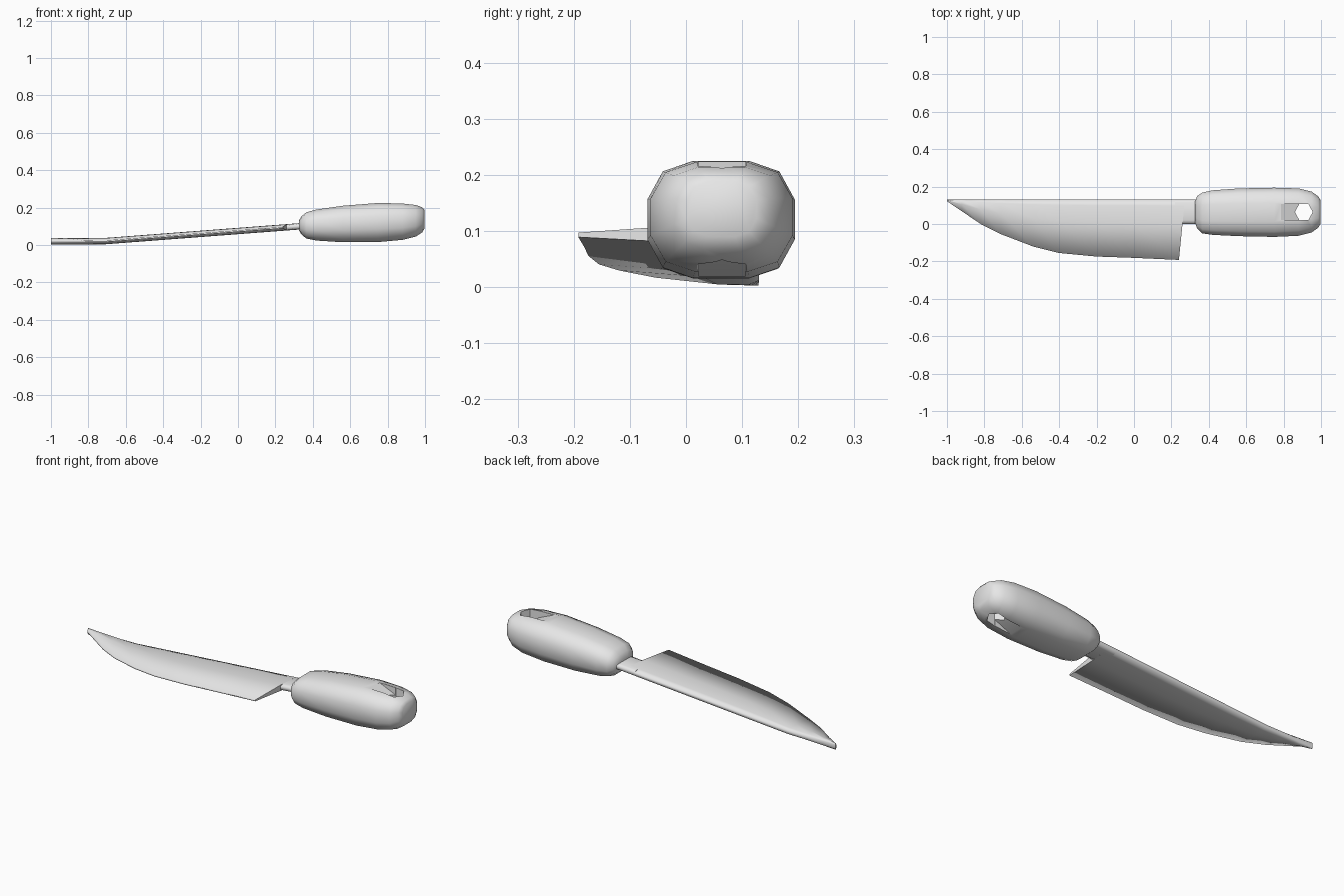
import bpy, bmesh, math

cube = bpy.data.objects.get("Cube")
if cube:
    bpy.data.objects.remove(cube, do_unlink=True)

grey = bpy.data.materials.new("light_grey")
grey.use_nodes = True
grey.diffuse_color = (0.8, 0.8, 0.8, 1)
grey.node_tree.nodes["Principled BSDF"].inputs["Base Color"].default_value = (0.8, 0.8, 0.8, 1)


def finish(name, bm):
    bmesh.ops.recalc_face_normals(bm, faces=bm.faces)
    mesh = bpy.data.meshes.new(name)
    bm.to_mesh(mesh)
    bm.free()
    mesh.materials.append(grey)
    obj = bpy.data.objects.new(name, mesh)
    bpy.context.collection.objects.link(obj)
    return obj


def loft(name, rings):
    """Skin equal-length rings of points and cap both ends."""
    bm = bmesh.new()
    loops = [[bm.verts.new(p) for p in ring] for ring in rings]
    n = len(loops[0])
    for a, b in zip(loops, loops[1:]):
        for i in range(n):
            f = bm.faces.new((a[i], a[(i + 1) % n], b[(i + 1) % n], b[i]))
            f.smooth = True
    bm.faces.new(loops[0])
    bm.faces.new(loops[-1])
    return finish(name, bm)


def hull(name, points):
    bm = bmesh.new()
    for p in points:
        bm.verts.new(p)
    bmesh.ops.convex_hull(bm, input=bm.verts)
    return finish(name, bm)


def axis_z(x):
    return max(0.02, 0.1 + 0.076 * (x - 0.33))


# Blade: wedge sections running from the tip to the heel
SPINE = 0.13


def blade_ring(x, edge, lean=0.0):
    mid = edge + (SPINE - edge) * 0.6
    half = [(SPINE, 0.009), (SPINE - 0.1 * (SPINE - edge), 0.017), (mid, 0.016), (edge, 0.004)]
    loop = half + [(y, -t) for y, t in reversed(half)]
    ring = []
    for y, t in loop:
        px = x + lean * (y - edge)
        ring.append((px, y, axis_z(px) + t))
    return ring


outline = [(-1.0, 0.122), (-0.92, 0.068), (-0.82, 0.0), (-0.71, -0.055), (-0.54, -0.12),
           (-0.4, -0.155), (-0.2, -0.174), (0.0, -0.181)]
rings = [blade_ring(x, e) for x, e in outline]
rings.append(blade_ring(0.24, -0.192, 0.1))
loft("blade", rings)

# Neck joining blade and handle
profile = [(0.13, 0.009), (0.115, 0.017), (0.02, 0.016), (0.0, 0.01)]
profile += [(y, -t) for y, t in reversed(profile)]
loft("neck", [[(x, y, axis_z(x) + t) for y, t in profile] for x in (0.22, 0.4)])

# Handle: twelve-sided rounded square swelling between two blunt ends
quarter = [(1, 0.34), (0.79, 0.82), (0.38, 1)]
section = quarter + [(-u, v) for u, v in reversed(quarter)]
section += [(-u, -v) for u, v in section]
stations = [  # x, low z, high z, low y, high y
    (0.325, 0.08, 0.13, 0.01, 0.115), (0.338, 0.058, 0.152, -0.025, 0.15),
    (0.365, 0.035, 0.175, -0.05, 0.168), (0.42, 0.024, 0.19, -0.058, 0.18),
    (0.56, 0.015, 0.21, -0.065, 0.19), (0.75, 0.016, 0.225, -0.069, 0.194),
    (0.88, 0.028, 0.222, -0.063, 0.19), (0.95, 0.045, 0.214, -0.045, 0.173),
    (0.985, 0.068, 0.202, -0.02, 0.148), (0.998, 0.09, 0.188, 0.002, 0.126)]
rings = []
for x, z0, z1, y0, y1 in stations:
    rings.append([(x, (y0 + y1) / 2 + u * (y1 - y0) / 2, (z0 + z1) / 2 + v * (z1 - z0) / 2)
                  for u, v in section])
handle = loft("handle", rings)

# Hanging hole: hexagonal bore with a sloping recess above and below
HY = 0.064
cutters = [hull("hole_cutter", [(0.908 + 0.048 * math.cos(k * math.pi / 3),
                                 HY + 0.05 * math.sin(k * math.pi / 3), z)
                                for k in range(6) for z in (-0.2, 0.5)])]
for name, start, end, out in (("top_recess", 0.224, 0.175, 0.3), ("bottom_recess", 0.019, 0.07, -0.1)):
    cutters.append(hull(name, [(x, HY + s * 0.042, z) for s in (-1, 1)
                               for x, z in ((0.785, start), (0.9, end), (0.9, out), (0.785, out))]))

bpy.ops.object.select_all(action="DESELECT")
bpy.context.view_layer.objects.active = handle
handle.select_set(True)
for cutter in cutters:
    cutter.hide_render = True
    mod = handle.modifiers.new("cut", "BOOLEAN")
    mod.operation = "DIFFERENCE"
    mod.solver = "EXACT"
    mod.object = cutter
    bpy.ops.object.modifier_apply(modifier=mod.name)
    bpy.data.objects.remove(cutter, do_unlink=True)
bpy.ops.object.shade_smooth_by_angle(angle=math.radians(50))
